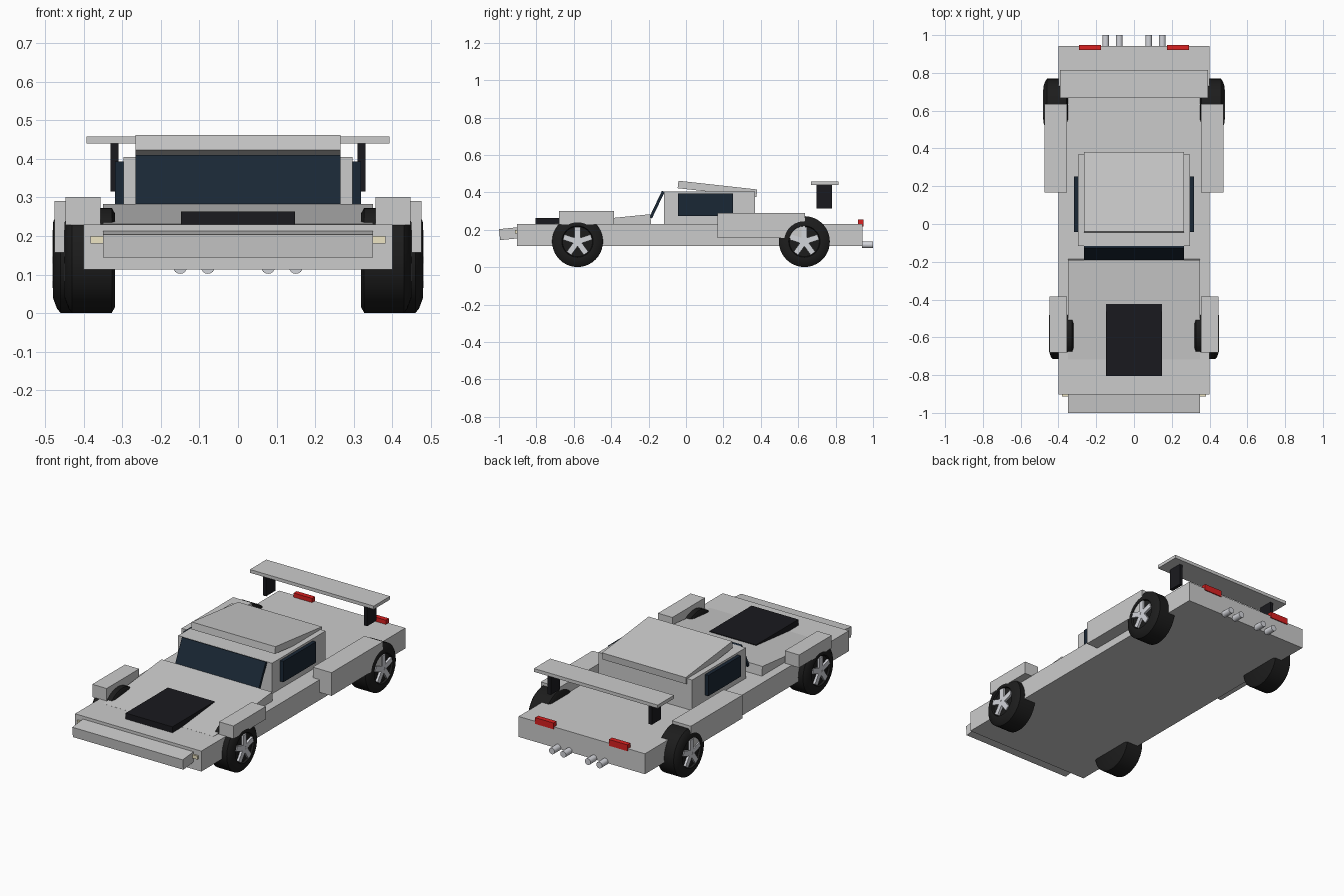
import bpy, bmesh
from math import radians, pi, sin, cos
from mathutils import Matrix

if "Cube" in bpy.data.objects:
    bpy.data.objects.remove(bpy.data.objects["Cube"])


def material(name, rgb):
    m = bpy.data.materials.new(name)
    m.diffuse_color = (*rgb, 1)
    m.use_nodes = True
    m.node_tree.nodes["Principled BSDF"].inputs["Base Color"].default_value = m.diffuse_color
    return m


BLACK = material("black_trim", (0.01, 0.01, 0.013))
RUBBER = material("rubber", (0.012, 0.012, 0.012))
GLASS = material("tinted_glass", (0.01, 0.02, 0.035))
SILVER = material("silver", (0.65, 0.66, 0.7))
RED = material("red_lens", (0.7, 0.015, 0.015))
CREAM = material("cream_lens", (0.85, 0.78, 0.55))


def finish(name, bm, mat=None):
    bmesh.ops.recalc_face_normals(bm, faces=bm.faces)
    me = bpy.data.meshes.new(name)
    bm.to_mesh(me)
    bm.free()
    ob = bpy.data.objects.new(name, me)
    bpy.context.collection.objects.link(ob)
    if mat:
        me.materials.append(mat)
    return ob


def smooth(ob):
    bpy.ops.object.select_all(action='DESELECT')
    ob.select_set(True)
    bpy.context.view_layer.objects.active = ob
    bpy.ops.object.shade_smooth_by_angle(angle=radians(30))


def box(name, center, size, mat=None, pitch=0):
    """Box pitched about the x axis (positive lifts the rear)."""
    bm = bmesh.new()
    bmesh.ops.create_cube(bm, size=1, matrix=Matrix.Translation(center)
                          @ Matrix.Rotation(pitch, 4, 'X') @ Matrix.Diagonal((*size, 1)))
    return finish(name, bm, mat)


def span(name, x, y, z, mat=None):
    """Box given by its (min, max) range on each axis."""
    r = (x, y, z)
    return box(name, [(a + b) / 2 for a, b in r], [b - a for a, b in r], mat)


def pair(name, x, y, z, mat=None):
    """The same box on both sides of the car."""
    span(name + "_right", x, y, z, mat)
    span(name + "_left", (-x[1], -x[0]), y, z, mat)


# main body and front bumper
span("body", (-0.40, 0.40), (-0.903, 0.943), (0.113, 0.23))
box("front_bumper", (0, -0.937, 0.18), (0.70, 0.12, 0.059), pitch=0.1)

# sloping hood with black vent
box("hood", (0, -0.452, 0.227), (0.70, 0.53, 0.06), pitch=0.1)
span("hood_vent", (-0.148, 0.148), (-0.805, -0.423), (0.222, 0.264), BLACK)

# cabin, roof and glass
span("cabin", (-0.297, 0.297), (-0.117, 0.368), (0.22, 0.405))
box("roof", (0, 0.168, 0.419), (0.53, 0.424, 0.04), pitch=-0.11)
box("windshield", (0, -0.155, 0.335), (0.53, 0.0155, 0.157), GLASS, pitch=radians(-25.5))
pair("side_window", (0.285, 0.318), (-0.043, 0.252), (0.274, 0.393), GLASS)

# fenders
pair("front_fender", (0.356, 0.447), (-0.68, -0.385), (0.228, 0.301))
pair("rear_fender", (0.356, 0.475), (0.168, 0.635), (0.157, 0.29))

# rear wing on two struts
span("rear_wing", (-0.392, 0.392), (0.668, 0.816), (0.439, 0.458))
pair("wing_strut", (0.31, 0.33), (0.697, 0.78), (0.315, 0.441), BLACK)

# lights
pair("headlight", (0.346, 0.382), (-0.913, -0.89), (0.18, 0.20), CREAM)
pair("tail_light", (0.175, 0.292), (0.92, 0.948), (0.218, 0.254), RED)

# exhaust pipes
for i, x in enumerate((-0.15, -0.078, 0.078, 0.15)):
    bm = bmesh.new()
    bmesh.ops.create_cone(bm, cap_ends=True, segments=16, radius1=0.018, radius2=0.018, depth=0.06,
                          matrix=Matrix.Translation((x, 0.97, 0.12)) @ Matrix.Rotation(pi / 2, 4, 'X'))
    smooth(finish(f"exhaust_pipe_{i + 1}", bm, SILVER))

# tyre cross-section: (offset towards the outside, radius)
TYRE = [(-0.065, 0), (-0.065, 0.122), (-0.057, 0.136), (0.046, 0.136), (0.055, 0.125),
        (0.065, 0.098), (0.065, 0.084), (0.054, 0.08), (0.054, 0)]
HUB_Z = 0.137


def wheel(name, side, x, y):
    place = Matrix.Translation((side * x, y, HUB_Z)) @ Matrix.Diagonal((side, 1, 1, 1))
    # tyre turned around the axle
    bm = bmesh.new()
    vs = [bm.verts.new((u, 0, r)) for u, r in TYRE]
    es = [bm.edges.new(p) for p in zip(vs, vs[1:])]
    bmesh.ops.spin(bm, geom=vs + es, cent=(0, 0, 0), axis=(1, 0, 0), angle=2 * pi, steps=40)
    bmesh.ops.remove_doubles(bm, verts=bm.verts, dist=1e-4)
    bm.transform(place)
    smooth(finish(name + "_tyre", bm, RUBBER))
    # five flat spokes
    bm = bmesh.new()
    for k in range(5):
        bmesh.ops.create_cube(bm, size=1, matrix=Matrix.Rotation(k * 2 * pi / 5, 4, 'X')
                              @ Matrix.Translation((0.058, 0, 0.043)) @ Matrix.Diagonal((0.018, 0.03, 0.07, 1)))
    bmesh.ops.create_cone(bm, cap_ends=True, segments=20, radius1=0.022, radius2=0.022, depth=0.018,
                          matrix=Matrix.Translation((0.057, 0, 0)) @ Matrix.Rotation(pi / 2, 4, 'Y'))
    bm.transform(place)
    finish(name + "_spokes", bm, SILVER)


for side, label in ((1, "right"), (-1, "left")):
    wheel("front_wheel_" + label, side, 0.384, -0.58)
    wheel("rear_wheel_" + label, side, 0.414, 0.633)
